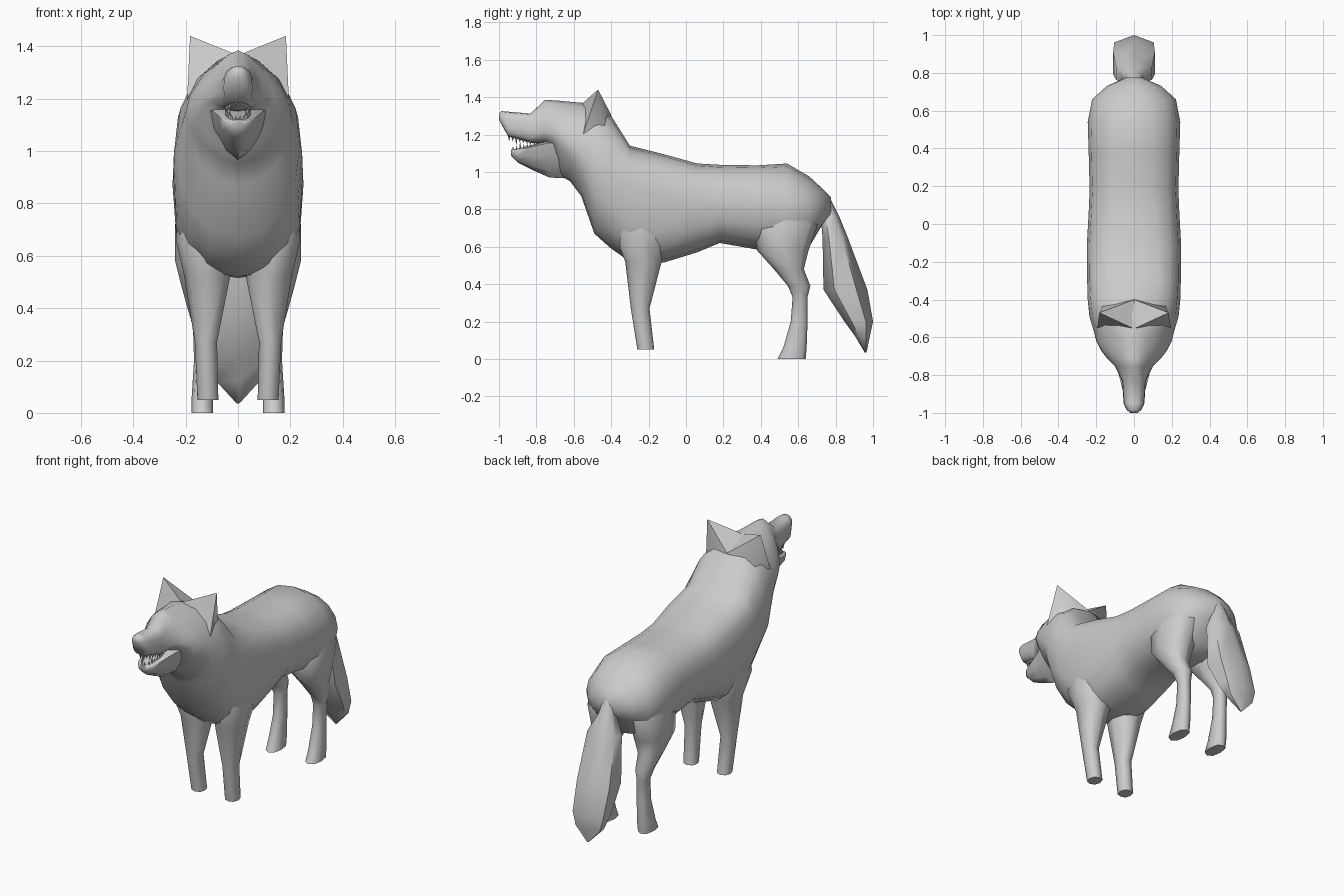
import bpy
import bmesh
import math
from mathutils import Matrix

cube = bpy.data.objects.get("Cube")
if cube:
    bpy.data.objects.remove(cube, do_unlink=True)

# One plain coat colour
GREY = (0.6, 0.6, 0.6, 1)
coat = bpy.data.materials.new("grey coat")
coat.use_nodes = True
coat.diffuse_color = GREY
shader = next(n for n in coat.node_tree.nodes if n.type == 'BSDF_PRINCIPLED')
shader.inputs["Base Color"].default_value = GREY
shader.inputs["Roughness"].default_value = 0.8


def finish(name, bm, mirror=False, angle=65):
    """Turn a bmesh into a shaded object, optionally mirrored across x."""
    bmesh.ops.recalc_face_normals(bm, faces=bm.faces)
    mesh = bpy.data.meshes.new(name)
    bm.to_mesh(mesh)
    bm.free()
    mesh.materials.append(coat)
    obj = bpy.data.objects.new(name, mesh)
    bpy.context.collection.objects.link(obj)
    bpy.ops.object.select_all(action='DESELECT')
    obj.select_set(True)
    bpy.context.view_layer.objects.active = obj
    bpy.ops.object.shade_smooth_by_angle(angle=math.radians(angle))
    if mirror:
        mod = obj.modifiers.new("Mirror", 'MIRROR')
        mod.use_mirror_merge = False


def power(value, exponent):
    return math.copysign(abs(value) ** (2 / exponent), value)


def loft(name, rings, mirror=False):
    """Skin a list of point rings and close both ends."""
    bm = bmesh.new()
    loops = [[bm.verts.new(p) for p in ring] for ring in rings]
    sides = len(rings[0])
    for a, b in zip(loops, loops[1:]):
        for i in range(sides):
            j = (i + 1) % sides
            bm.faces.new((a[i], a[j], b[j], b[i]))
    bm.faces.new(loops[0])
    bm.faces.new(loops[-1])
    finish(name, bm, mirror)


def upright_ring(y, top, bottom, wide_z, half, exp, sides=16):
    """Cross-section facing along y, widest at height wide_z."""
    ring = []
    for i in range(sides):
        t = math.tau * i / sides
        c, s = power(math.cos(t), exp), power(math.sin(t), exp)
        reach = top - wide_z if s > 0 else wide_z - bottom
        ring.append((half * c, y, wide_z + reach * s))
    return ring


def level_ring(z, front, back, inner, outer, exp, sides):
    """Horizontal cross-section with points at front and back."""
    ring = []
    for i in range(sides):
        t = math.tau * i / sides
        c, s = power(math.cos(t), exp), power(math.sin(t), exp)
        ring.append(((inner + outer) / 2 + (outer - inner) / 2 * s,
                     (front + back) / 2 + (back - front) / 2 * c, z))
    return ring


# Muzzle to rump: y, top, bottom, widest height, half width, squareness
body = [
    (-1.0, 1.31, 1.28, 1.295, .02, 2),
    (-.985, 1.325, 1.25, 1.28, .038, 2.3),
    (-.95, 1.322, 1.19, 1.24, .055, 3),
    (-.83, 1.312, 1.155, 1.22, .063, 3),
    (-.755, 1.385, 1.15, 1.21, .10, 1.7),
    (-.715, 1.383, 1.12, 1.20, .14, 1.6),
    (-.67, 1.38, .98, 1.18, .175, 1.5),
    (-.62, 1.375, .95, 1.15, .20, 1.6),
    (-.56, 1.37, .87, 1.10, .215, 1.8),
    (-.49, 1.35, .67, 1.03, .236, 2.2),
    (-.40, 1.30, .59, .99, .245, 2.4),
    (-.30, 1.14, .52, .92, .248, 2.9),
    (-.12, 1.095, .515, .87, .25, 2.9),
    (.06, 1.045, .57, .84, .24, 2.6),
    (.18, 1.038, .62, .83, .235, 2.5),
    (.38, 1.035, .585, .82, .24, 2.4),
    (.54, 1.045, .56, .80, .245, 2.2),
    (.66, .975, .60, .80, .222, 2.1),
    (.73, .91, .72, .80, .145, 2),
    (.775, .865, .76, .81, .045, 2),
]
loft("body", [upright_ring(*r) for r in body])

# Open lower jaw
jaw = [
    (-.935, 1.12, 1.085, 1.11, .03, 2.5),
    (-.90, 1.125, 1.05, 1.115, .055, 1.9),
    (-.82, 1.145, 1.01, 1.135, .075, 1.5),
    (-.73, 1.17, .97, 1.155, .10, 1.4),
    (-.63, 1.17, .965, 1.15, .13, 1.4),
]
loft("lower_jaw", [upright_ring(*r, sides=12) for r in jaw])

# Teeth set in curved rows, with a longer canine in each row
bm = bmesh.new()
for row_z, slope, direction, front in ((1.188, -.2, -1, -.945), (1.115, .2, 1, -.925)):
    for i in range(8):
        y = front + .019 * i
        x = .008 + .036 * min(1, math.sqrt(i / 5))
        length = .04 if i == 2 else .022
        z = row_z + slope * (y - front) + direction * length / 2
        turn = Matrix.Rotation(math.pi if direction < 0 else 0, 4, 'X')
        bmesh.ops.create_cone(bm, segments=5, cap_ends=True, radius1=.007, radius2=0,
                              depth=length, matrix=Matrix.Translation((x, y, z)) @ turn)
finish("teeth", bm, mirror=True, angle=30)

# Broad pointed ears rising from the crown
bm = bmesh.new()
tip, crown, nape, cheek, root = [bm.verts.new(p) for p in (
    (.183, -.47, 1.44), (.01, -.55, 1.37), (0, -.40, 1.305),
    (.197, -.57, 1.14), (.16, -.42, 1.16))]
for face in ((tip, crown, cheek), (tip, nape, crown), (tip, cheek, root),
             (tip, root, nape), (crown, nape, root, cheek)):
    bm.faces.new(face)
finish("ears", bm, mirror=True)

# Legs: height, front, back, inner side, outer side
front_leg = [
    (.05, -.26, -.17, .075, .155),
    (.27, -.295, -.195, .08, .165),
    (.52, -.325, -.13, .03, .205),
    (.66, -.38, -.09, .04, .238),
    (.82, -.34, -.14, .06, .225),
]
hind_leg = [
    (0, .49, .64, .095, .177),
    (.06, .52, .645, .095, .177),
    (.20, .56, .65, .10, .168),
    (.33, .57, .65, .10, .172),
    (.39, .545, .665, .095, .19),
    (.48, .47, .63, .08, .215),
    (.58, .38, .655, .05, .24),
    (.72, .36, .705, .03, .24),
    (.88, .46, .63, .06, .21),
]
for name, rows in (("front_legs", front_leg), ("hind_legs", hind_leg)):
    loft(name, [level_ring(*r, 2.4, 8) for r in rows], mirror=True)

# Bushy hanging tail
tail = [
    (.87, .67, .765, .035),
    (.76, .72, .82, .05),
    (.65, .73, .865, .11),
    (.37, .735, .97, .128),
    (.20, .847, 1.0, .12),
    (.12, .905, .983, .095),
    (.035, .955, .965, .005),
]
loft("tail", [level_ring(z, f, b, -w, w, 2, 6) for z, f, b, w in tail])
